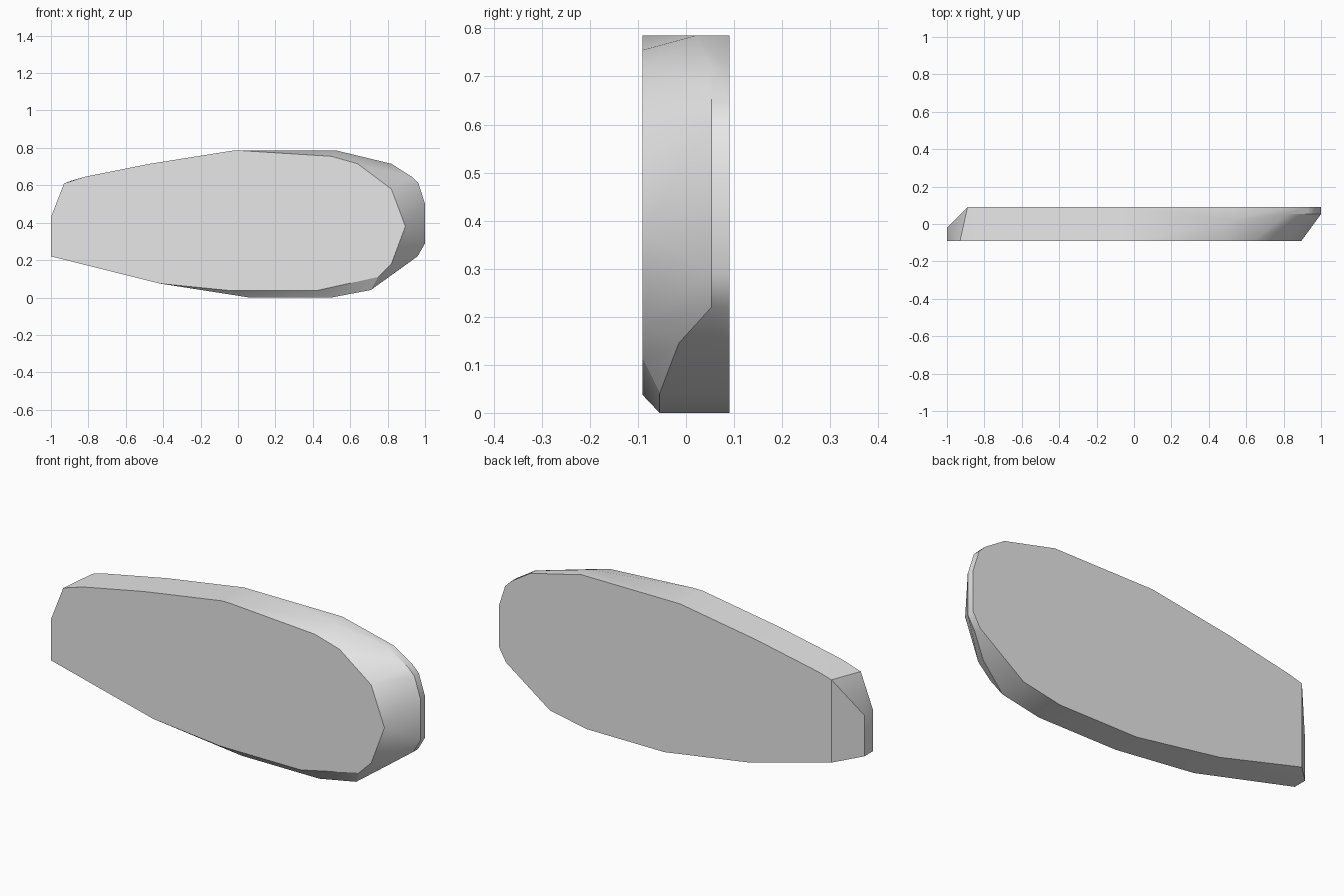
import bpy, bmesh, math

cube = bpy.data.objects.get("Cube")
if cube:
    bpy.data.objects.remove(cube, do_unlink=True)

FRONT, BACK = -0.09, 0.09

# Outlines of the flat front and back faces, as (x, z)
front_outline = [(-1, .22), (-1, .43), (-.93, .61), (-.82, .645), (-.47, .715),
                 (-.03, .785), (.02, .785), (.5, .755), (.64, .715), (.82, .58),
                 (.895, .38), (.82, .18), (.75, .11), (.42, .037), (-.04, .037),
                 (-.42, .075)]
back_outline = [(-.89, .2), (-.89, .625), (-.82, .645), (-.47, .715), (-.03, .785),
                (.53, .785), (.82, .715), (.93, .645), (.965, .61), (1, .5),
                (1, .29), (.96, .22), (.71, .04), (.5, 0), (.06, 0), (-.42, .075)]

# Corners of the bevelled rim between the two faces, grouped by depth
rim = {
    .053: [(.82, .715), (.93, .645), (.965, .61), (1, .5), (1, .29), (.96, .22)],
    .02: [(.53, .785)],
    -.015: [(.855, .145)],
    -.02: [(-1, .22), (-1, .43), (.3, .785)],
    -.055: [(.06, 0), (.5, 0), (.71, .04)],
}

# Wrap the slab around the outlines and merge its flat areas
bm = bmesh.new()
for y, points in [(FRONT, front_outline), (BACK, back_outline), *rim.items()]:
    for x, z in points:
        bm.verts.new((x, y, z))
bmesh.ops.remove_doubles(bm, verts=bm.verts, dist=0.0005)
hull = bmesh.ops.convex_hull(bm, input=bm.verts)
loose = [v for v in bm.verts if not v.link_faces]
bmesh.ops.delete(bm, geom=loose, context='VERTS')
bmesh.ops.dissolve_limit(bm, angle_limit=math.radians(1), verts=bm.verts, edges=bm.edges)
bmesh.ops.recalc_face_normals(bm, faces=bm.faces)

mesh = bpy.data.meshes.new("tapered_slab")
bm.to_mesh(mesh)
bm.free()
slab = bpy.data.objects.new("tapered_slab", mesh)
bpy.context.collection.objects.link(slab)

# Plain light grey
grey = bpy.data.materials.new("light_grey")
grey.use_nodes = True
colour = (0.8, 0.8, 0.8, 1)
grey.diffuse_color = colour
grey.node_tree.nodes["Principled BSDF"].inputs["Base Color"].default_value = colour
mesh.materials.append(grey)

# Smooth rim with crisp face edges
bpy.ops.object.select_all(action='DESELECT')
slab.select_set(True)
bpy.context.view_layer.objects.active = slab
bpy.ops.object.shade_smooth_by_angle(angle=math.radians(30))
